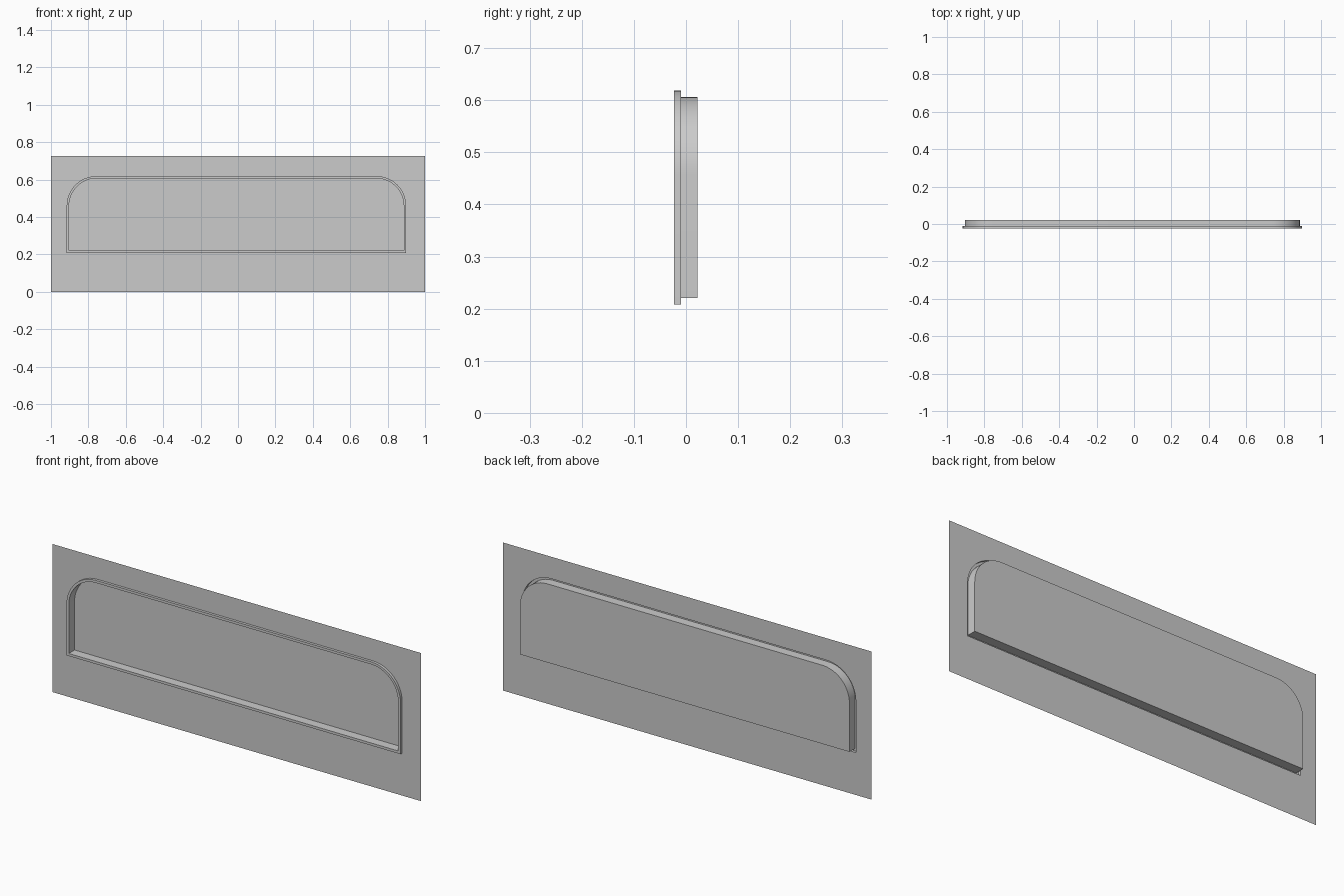
import bpy, bmesh, math

if "Cube" in bpy.data.objects:
    bpy.data.objects.remove(bpy.data.objects["Cube"])

FRONT, SHEET, BACK = -0.0228, -0.0098, 0.0222
LEFT, RIGHT, BOTTOM, TOP = -0.916, 0.899, 0.208, 0.619
RADIUS, LIP, SEGMENTS = 0.16, 0.0125, 12


def arch_outline(inset):
    """Square bottom corners, rounded top corners, seen in x/z."""
    l, r, b, t = LEFT + inset, RIGHT - inset, BOTTOM + inset, TOP - inset
    rad = RADIUS - inset
    pts = [(l, b), (r, b)]
    for cx, start in ((r - rad, 0), (l + rad, 90)):
        for i in range(SEGMENTS + 1):
            a = math.radians(start + 90 * i / SEGMENTS)
            pts.append((cx + rad * math.cos(a), t - rad + rad * math.sin(a)))
    return pts


bm = bmesh.new()


def ring(points, y):
    return [bm.verts.new((x, y, z)) for x, z in points]


def loop_edges(verts):
    return [bm.edges.new((verts[i - 1], verts[i])) for i in range(len(verts))]


# Raised lip and sunken pocket: base of lip, lip front, lip inside, pocket back
outer, inner = arch_outline(0), arch_outline(LIP)
rings = [ring(outer, SHEET), ring(outer, FRONT), ring(inner, FRONT), ring(inner, BACK)]
for a, b in zip(rings, rings[1:]):
    for i in range(len(a)):
        bm.faces.new((a[i - 1], a[i], b[i], b[i - 1]))
pocket_back = bm.faces.new(rings[-1])

# Thin flat sheet around the lip
sheet = ring([(-1, 0), (1, 0), (1, 0.727), (-1, 0.727)], SHEET)
n = len(rings[0])
rim = [bm.edges.get((rings[0][i - 1], rings[0][i])) for i in range(n)]
bmesh.ops.triangle_fill(bm, use_beauty=True, use_dissolve=False,
                        edges=loop_edges(sheet) + rim, normal=(0, -1, 0))

# Face the whole surface to the front
bmesh.ops.recalc_face_normals(bm, faces=bm.faces[:])
pocket_back.normal_update()
if pocket_back.normal.y > 0:
    bmesh.ops.reverse_faces(bm, faces=bm.faces[:])

mesh = bpy.data.meshes.new("recessed_panel")
bm.to_mesh(mesh)
bm.free()
panel = bpy.data.objects.new("recessed_panel", mesh)
bpy.context.collection.objects.link(panel)
bpy.context.view_layer.objects.active = panel
panel.select_set(True)
bpy.ops.object.shade_smooth_by_angle(angle=math.radians(30))
